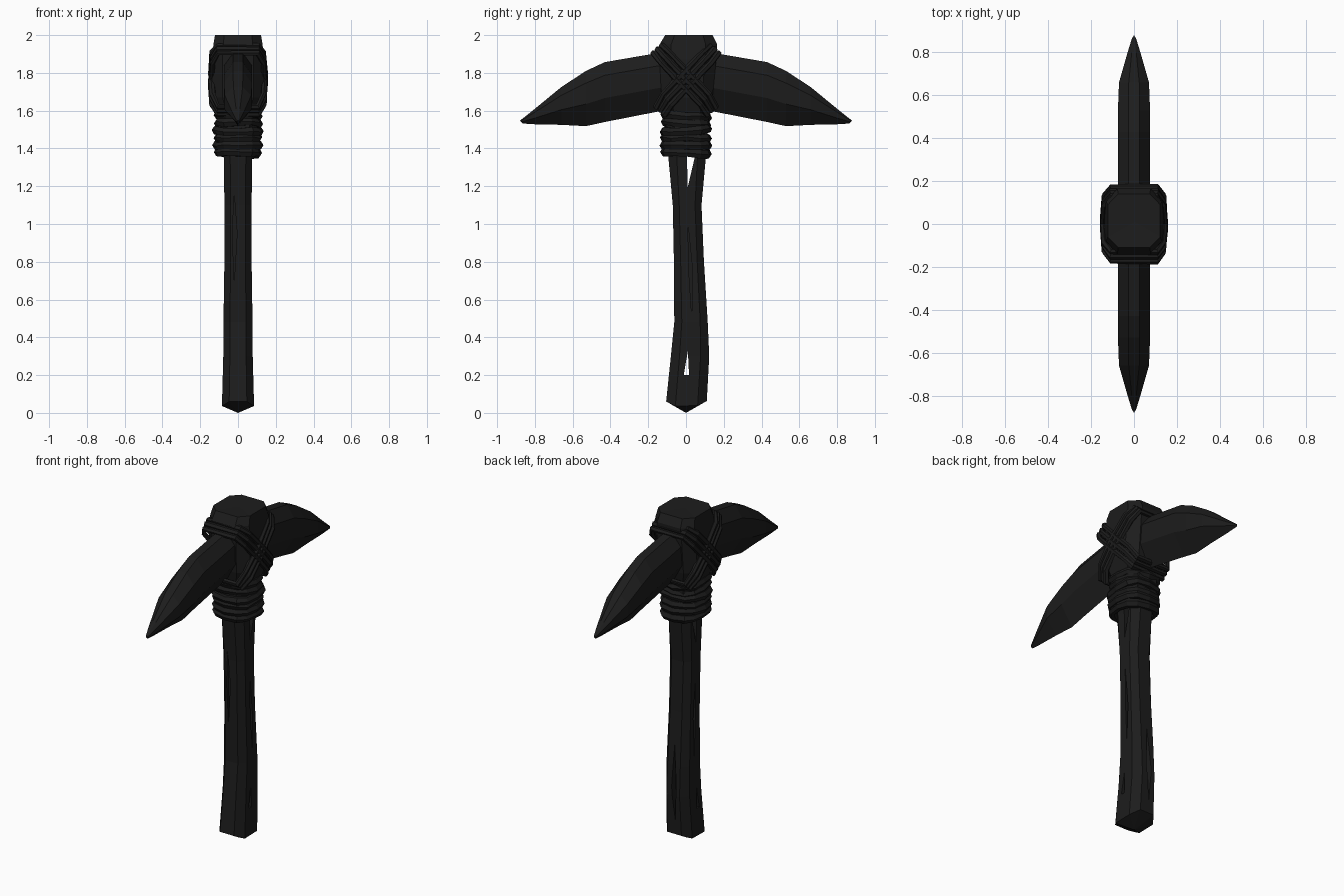
import bpy, bmesh, math, random
from mathutils import Vector

if "Cube" in bpy.data.objects:
    bpy.data.objects.remove(bpy.data.objects["Cube"])

random.seed(4)
dark = bpy.data.materials.new("dark")
dark.diffuse_color = (0.012, 0.012, 0.012, 1)
dark.use_nodes = True
dark.node_tree.nodes["Principled BSDF"].inputs["Base Color"].default_value = dark.diffuse_color


def finish(name, bm):
    bmesh.ops.recalc_face_normals(bm, faces=bm.faces)
    me = bpy.data.meshes.new(name)
    bm.to_mesh(me)
    bm.free()
    ob = bpy.data.objects.new(name, me)
    bpy.context.collection.objects.link(ob)
    me.materials.append(dark)
    return ob


def loft(name, rings, start, end):
    """Skin between equal-length rings, closing each end with a fan."""
    bm = bmesh.new()
    vs = [[bm.verts.new(p) for p in r] for r in rings]
    n = len(vs[0])
    for a, b in zip(vs, vs[1:]):
        for i in range(n):
            j = (i + 1) % n
            bm.faces.new((a[i], a[j], b[j], b[i]))
    for ring, tip in ((vs[0], start), (vs[-1], end)):
        c = bm.verts.new(tip)
        for i in range(n):
            bm.faces.new((ring[i], ring[(i + 1) % n], c))
    return finish(name, bm)


def octagon(z, y0, y1, hx, cut=0.45):
    cy, hy = (y0 + y1) / 2, (y1 - y0) / 2
    k = 1 - cut
    return [Vector((hx * a, cy + hy * b, z)) for a, b in
            ((1, -k), (1, k), (k, 1), (-k, 1), (-1, k), (-1, -k), (-k, -1), (k, -1))]


def rope(name, pts, radius):
    cu = bpy.data.curves.new(name, 'CURVE')
    cu.dimensions = '3D'
    cu.bevel_depth = radius
    cu.bevel_resolution = 1
    sp = cu.splines.new('POLY')
    sp.points.add(len(pts) - 1)
    for p, co in zip(sp.points, pts):
        p.co = (*co, 1)
        p.radius = random.uniform(0.85, 1.15)
    sp.use_cyclic_u = True
    ob = bpy.data.objects.new(name, cu)
    bpy.context.collection.objects.link(ob)
    cu.materials.append(dark)
    bpy.ops.object.select_all(action='DESELECT')
    ob.select_set(True)
    bpy.context.view_layer.objects.active = ob
    bpy.ops.object.convert(target='MESH')
    for f in ob.data.polygons:
        f.use_smooth = False


# wooden shaft, bottom edge shaped like a shallow wedge
shaft = [octagon(*r) for r in (
    (0.05, -0.105, 0.11, 0.085), (0.3, -0.08, 0.123, 0.078), (0.48, -0.062, 0.115, 0.077),
    (0.8, -0.064, 0.095, 0.072), (1.1, -0.07, 0.082, 0.072), (1.35, -0.093, 0.105, 0.075),
    (1.5, -0.1, 0.11, 0.095))]
for p in shaft[0]:
    p.z = 0.008 + 0.5 * abs(p.y)
handle = loft("handle", shaft, (0, 0, 0), (0, 0, 1.5))

# splits in the wood: wedges through the shaft, and shallow cracks on its faces
def crack(pts, a, b, along_x=True):
    bm = bmesh.new()
    ends = [[bm.verts.new((d, u, z) if along_x else (u, d, z)) for u, z in pts] for d in (a, b)]
    n = len(pts)
    bm.faces.new(ends[0])
    bm.faces.new(ends[1][::-1])
    for i in range(n):
        j = (i + 1) % n
        bm.faces.new((ends[0][i], ends[0][j], ends[1][j], ends[1][i]))
    cutter = finish("crack_cutter", bm)
    cutter.hide_render = True
    cutter.hide_viewport = True
    m = handle.modifiers.new("crack", 'BOOLEAN')
    m.operation = 'DIFFERENCE'
    m.solver = 'EXACT'
    m.object = cutter


crack([(0.008, 1.19), (0.06, 1.41), (0.005, 1.41)], -0.3, 0.3)
crack([(0.01, 0.33), (-0.012, 0.2), (0.016, 0.2)], -0.3, 0.3)
for s in (-1, 1):
    crack([(0.01, 1.0), (0.035, 0.75), (0.03, 0.52), (0.015, 0.75)], s * 0.055, s * 0.3)
crack([(-0.02, 1.15), (-0.005, 0.95), (-0.02, 0.7), (-0.03, 0.95)], -0.3, -0.05, False)
crack([(0.0, 0.6), (0.012, 0.35), (-0.01, 0.14), (-0.02, 0.35)], 0.085, 0.3, False)

# flared block that holds the blade
block = [octagon(*r, 0.4) for r in (
    (1.4, -0.1, 0.11, 0.1), (1.58, -0.11, 0.12, 0.105), (1.67, -0.13, 0.14, 0.135),
    (1.87, -0.14, 0.16, 0.138), (1.95, -0.14, 0.165, 0.13), (2.0, -0.11, 0.14, 0.122))]
loft("handle_head", block, (0, 0, 1.4), (0, 0.01, 1.998))

# double-ended stone blade with a ridge above and below
half = [(0.15, 1.905, 1.595, 0.075), (0.43, 1.857, 1.54, 0.075), (0.53, 1.81, 1.518, 0.075),
        (0.66, 1.725, 1.525, 0.07), (0.8, 1.61, 1.528, 0.03), (0.865, 1.558, 1.532, 0.01)]
stations = [(-y, t, b, w) for y, t, b, w in half[::-1]] + half
blade = []
for y, t, b, w in stations:
    h = t - b
    blade.append([(w * 0.35, y, t), (w, y, t - 0.22 * h), (w, y, b + 0.4 * h), (0, y, b),
                  (-w, y, b + 0.4 * h), (-w, y, t - 0.22 * h), (-w * 0.35, y, t)])
loft("stone_blade", blade, (0, -0.88, 1.547), (0, 0.88, 1.547))

# cord wound around the neck
for i in range(6):
    z = 1.378 + i * 0.039
    tilt = random.uniform(-0.1, 0.1)
    wide = random.uniform(0.95, 1.03)
    pts = []
    for k in range(12):
        a = 2 * math.pi * k / 12
        c, s = math.cos(a), math.sin(a)
        x = 0.11 * wide * math.copysign(abs(c) ** 0.7, c)
        y = 0.115 * wide * math.copysign(abs(s) ** 0.7, s)
        pts.append((x, y, z + tilt * y + random.uniform(-0.005, 0.005)))
    rope(f"neck_cord_{i}", pts, 0.024)

# crossed lashings over the block, three strands each way
for s in (-1, 1):
    for k in (-1, 0, 1):
        dy, dz = s * k * 0.022, k * 0.028
        side = [(0.105, -s * 0.15 + dy, 1.925 + dz * 0.7), (0.135, -s * 0.11 + dy, 1.88 + dz),
                (0.142, dy, 1.765 + dz), (0.135, s * 0.1 + dy, 1.66 + dz),
                (0.105, s * 0.135 + dy, 1.6 + dz * 0.7)]
        loop = side + [(-x, y, z) for x, y, z in side[::-1]]
        rope(f"cross_lashing_{s}_{k}", loop, 0.016)
